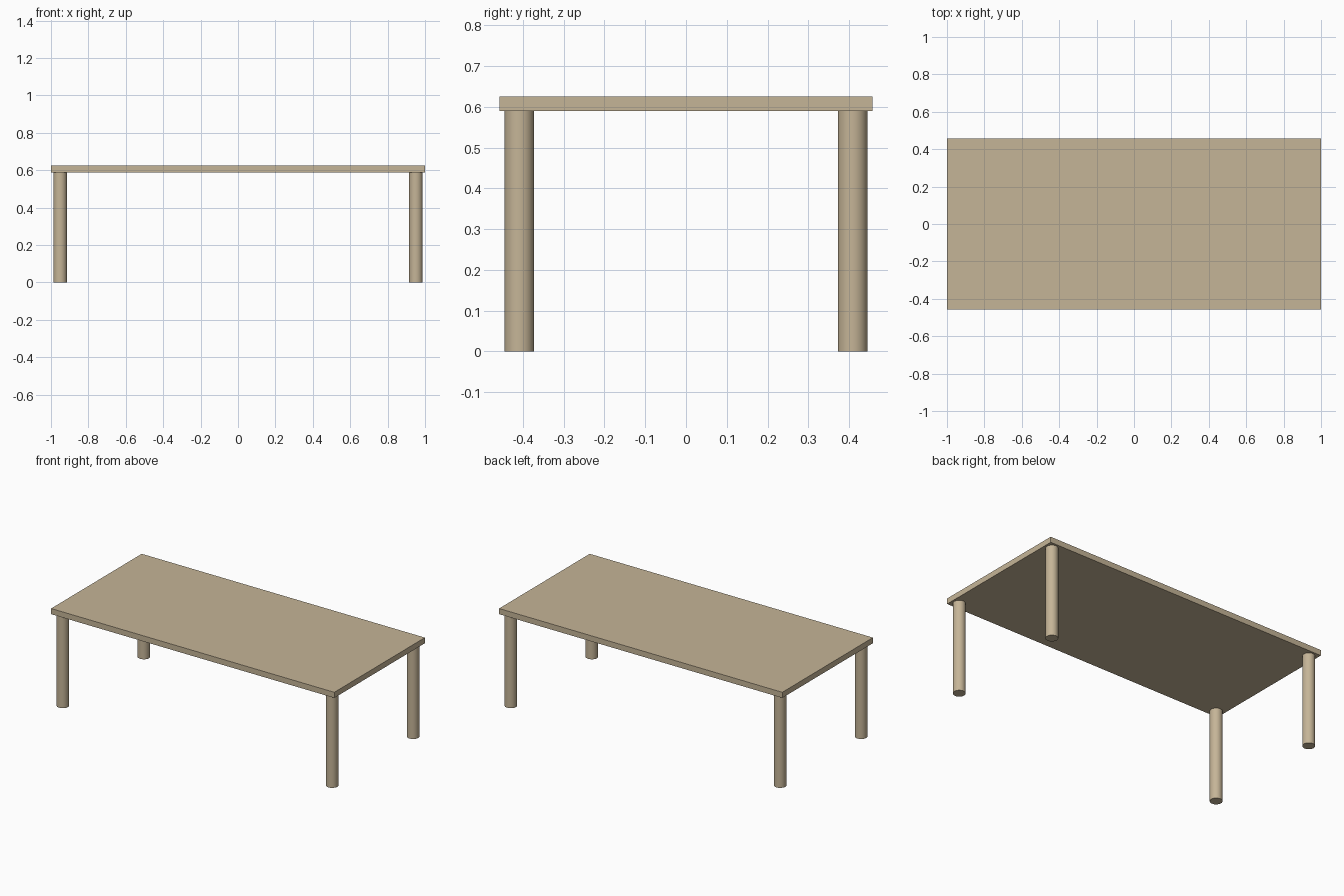
import bpy

if "Cube" in bpy.data.objects:
    bpy.data.objects.remove(bpy.data.objects["Cube"])

wood = bpy.data.materials.new("light_wood")
wood.diffuse_color = (0.56, 0.46, 0.31, 1)
wood.use_nodes = True
wood.node_tree.nodes["Principled BSDF"].inputs["Base Color"].default_value = wood.diffuse_color

HALF_DEPTH = 0.457
TOP_Z, UNDERSIDE_Z = 0.625, 0.589
LEG_X, LEG_Y, LEG_RADIUS = 0.951, 0.4085, 0.0365

# Flat rectangular tabletop
bpy.ops.mesh.primitive_cube_add(size=1, location=(0, 0, (TOP_Z + UNDERSIDE_Z) / 2))
top = bpy.context.object
top.name = "tabletop"
top.scale = (2, 2 * HALF_DEPTH, TOP_Z - UNDERSIDE_Z)
bpy.ops.object.transform_apply(location=False, rotation=False, scale=True)
top.data.materials.append(wood)

# Round legs at the four corners
for side, sx in (("left", -1), ("right", 1)):
    for end, sy in (("front", -1), ("back", 1)):
        bpy.ops.mesh.primitive_cylinder_add(
            vertices=48, radius=LEG_RADIUS, depth=UNDERSIDE_Z,
            location=(sx * LEG_X, sy * LEG_Y, UNDERSIDE_Z / 2))
        leg = bpy.context.object
        leg.name = f"{end}_{side}_leg"
        leg.data.materials.append(wood)
        bpy.ops.object.shade_smooth_by_angle()
